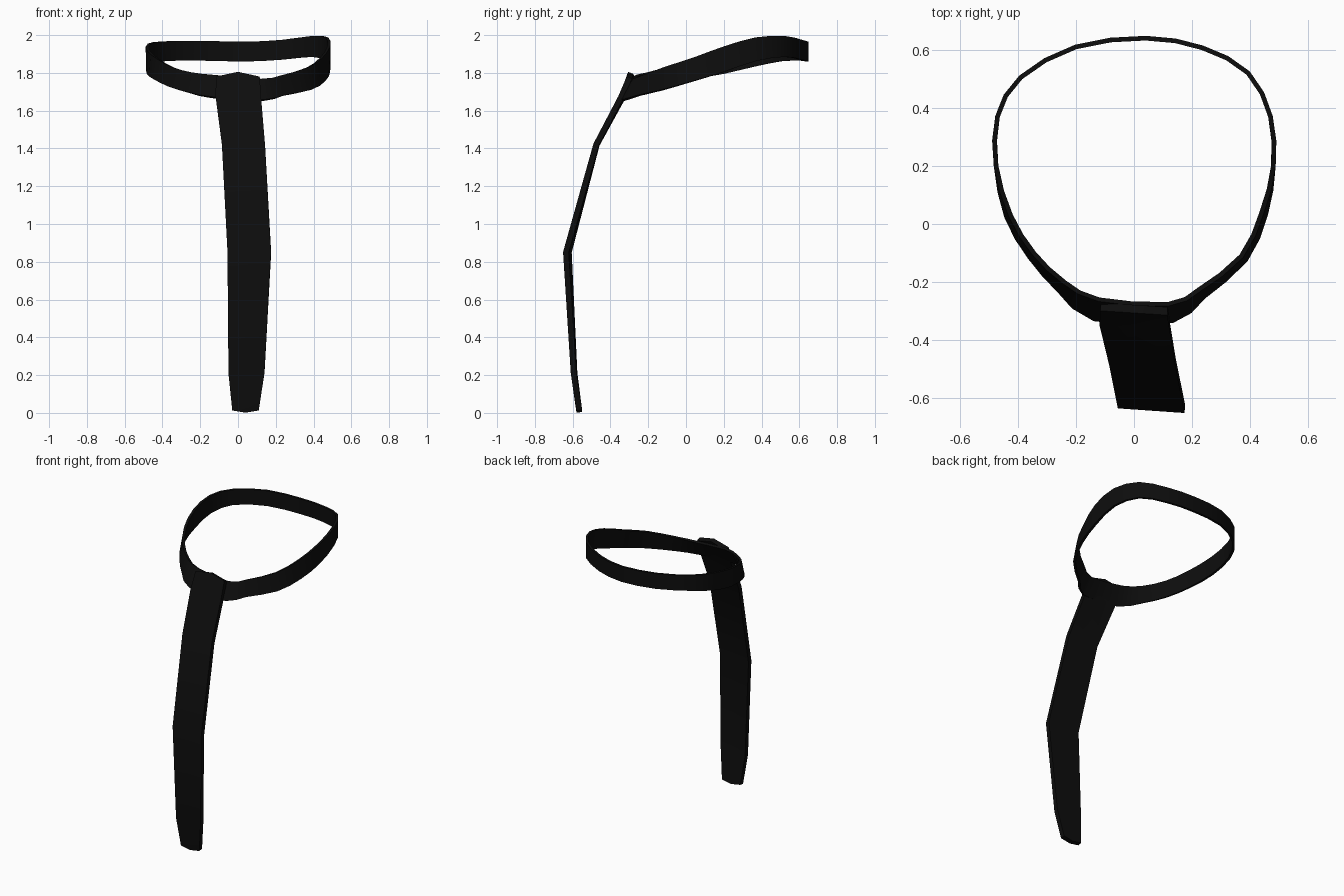
import bpy
from mathutils import Vector

default_cube = bpy.data.objects.get("Cube")
if default_cube:
    bpy.data.objects.remove(default_cube, do_unlink=True)

# One near-black cloth colour
colour = (0.004, 0.004, 0.004, 1)
cloth = bpy.data.materials.new("black cloth")
cloth.use_nodes = True
cloth.diffuse_color = colour
cloth.node_tree.nodes["Principled BSDF"].inputs["Base Color"].default_value = colour


def build_sheet(name, rows, thickness, closed=False):
    """Skin rows of points into a sheet and give it thickness."""
    width = len(rows[0])
    verts = [point for row in rows for point in row]
    faces = []
    for i in range(len(rows) if closed else len(rows) - 1):
        j = (i + 1) % len(rows)
        for k in range(width - 1):
            faces.append((i * width + k, i * width + k + 1,
                          j * width + k + 1, j * width + k))
    mesh = bpy.data.meshes.new(name)
    mesh.from_pydata(verts, [], faces)
    mesh.materials.append(cloth)
    obj = bpy.data.objects.new(name, mesh)
    bpy.context.collection.objects.link(obj)
    solid = obj.modifiers.new("thickness", "SOLIDIFY")
    solid.thickness = thickness
    solid.offset = 0
    bpy.ops.object.select_all(action="DESELECT")
    obj.select_set(True)
    bpy.context.view_layer.objects.active = obj
    bpy.ops.object.modifier_apply(modifier=solid.name)
    bpy.ops.object.shade_smooth_by_angle(angle=0.5)
    return obj


def between(a, b, c, d):
    """Smooth halfway point of b and c."""
    return [(9 * (q + r) - p - s) / 16 for p, q, r, s in zip(a, b, c, d)]


# Neck loop stations: x, y, top height, band height, outward lean of lower edge
stations = [
    (.04, .64, 1.965, .105, 0), (.235, .607, 1.975, .105, 0),
    (.393, .52, 1.995, .11, 0), (.47, .37, 1.988, .125, 0),
    (.48, .2, 1.94, .135, 0), (.44, .04, 1.88, .125, .015),
    (.37, -.11, 1.83, .12, .02), (.225, -.225, 1.785, .105, .03),
    (.12, -.275, 1.765, .11, .06), (-.12, -.26, 1.785, .115, .07),
    (-.24, -.2, 1.8, .105, .035), (-.345, -.1, 1.83, .105, .02),
    (-.425, .03, 1.875, .11, .015), (-.475, .2, 1.92, .125, 0),
    (-.47, .37, 1.955, .12, 0), (-.39, .505, 1.967, .105, 0),
    (-.2, .61, 1.97, .105, 0),
]
count = len(stations)
loop_rows = []
for i in range(count):
    samples = [stations[i],
               between(*(stations[(i + k) % count] for k in (-1, 0, 1, 2)))]
    for x, y, top, height, lean in samples:
        upper = Vector((x, y, top))
        outward = Vector((x, y - .2, 0)).normalized()
        loop_rows.append([upper, upper + outward * lean - Vector((0, 0, height))])
build_sheet("neck_loop", loop_rows, .016, closed=True)

# Hanging strap rows: height, left x, right x, left y, right y, middle rise
strap = [
    (.015, -.03, .11, -.565, -.565, -.012),
    (.21, -.05, .14, -.59, -.595, 0),
    (.85, -.055, .175, -.62, -.636, 0),
    (1.42, -.085, .143, -.472, -.476, 0),
    (1.67, -.118, .122, -.335, -.345, 0),
    (1.775, -.115, .115, -.285, -.3, .025),
]
strap_rows = []
for z, x_low, x_high, y_low, y_high, rise in strap:
    strap_rows.append([
        (x_low, y_low, z),
        ((x_low + x_high) / 2, (y_low + y_high) / 2, z + rise),
        (x_high, y_high, z),
    ])
build_sheet("hanging_strap", strap_rows, .03)
